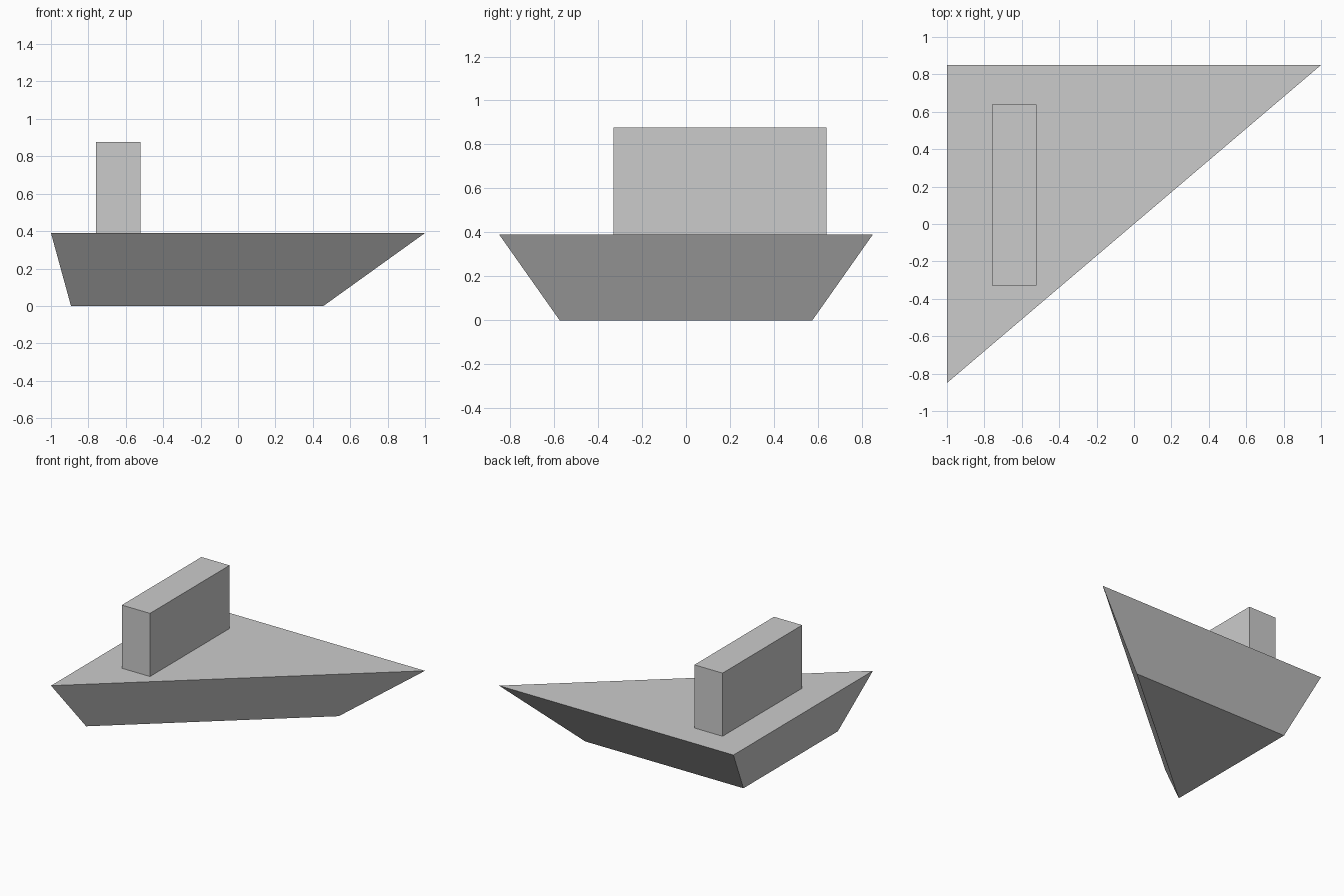
import bpy
import bmesh

if "Cube" in bpy.data.objects:
    bpy.data.objects.remove(bpy.data.objects["Cube"])

grey = bpy.data.materials.new("light_grey")
grey.diffuse_color = (0.6, 0.6, 0.6, 1.0)
grey.use_nodes = True
grey.node_tree.nodes["Principled BSDF"].inputs["Base Color"].default_value = grey.diffuse_color


def loft(name, lower, upper, z0, z1):
    """Closed flat-faced solid between two outlines of equal point count."""
    bm = bmesh.new()
    low = [bm.verts.new((x, y, z0)) for x, y in lower]
    top = [bm.verts.new((x, y, z1)) for x, y in upper]
    bm.faces.new(low[::-1])
    bm.faces.new(top)
    n = len(low)
    for i in range(n):
        j = (i + 1) % n
        bm.faces.new((low[i], low[j], top[j], top[i]))
    bmesh.ops.recalc_face_normals(bm, faces=bm.faces[:])
    mesh = bpy.data.meshes.new(name)
    bm.to_mesh(mesh)
    bm.free()
    mesh.materials.append(grey)
    obj = bpy.data.objects.new(name, mesh)
    bpy.context.collection.objects.link(obj)
    return obj


# Triangular hull, tapering down to a smaller keel
deck = [(-1.0, -0.85), (1.0, 0.85), (-1.0, 0.85)]
keel = [(-0.893, -0.575), (0.457, 0.575), (-0.893, 0.575)]
loft("hull", keel, deck, 0.0, 0.39)

# Upright slab cabin standing on the deck
cabin = [(-0.76, -0.33), (-0.52, -0.33), (-0.52, 0.64), (-0.76, 0.64)]
loft("cabin", cabin, cabin, 0.39, 0.877)
